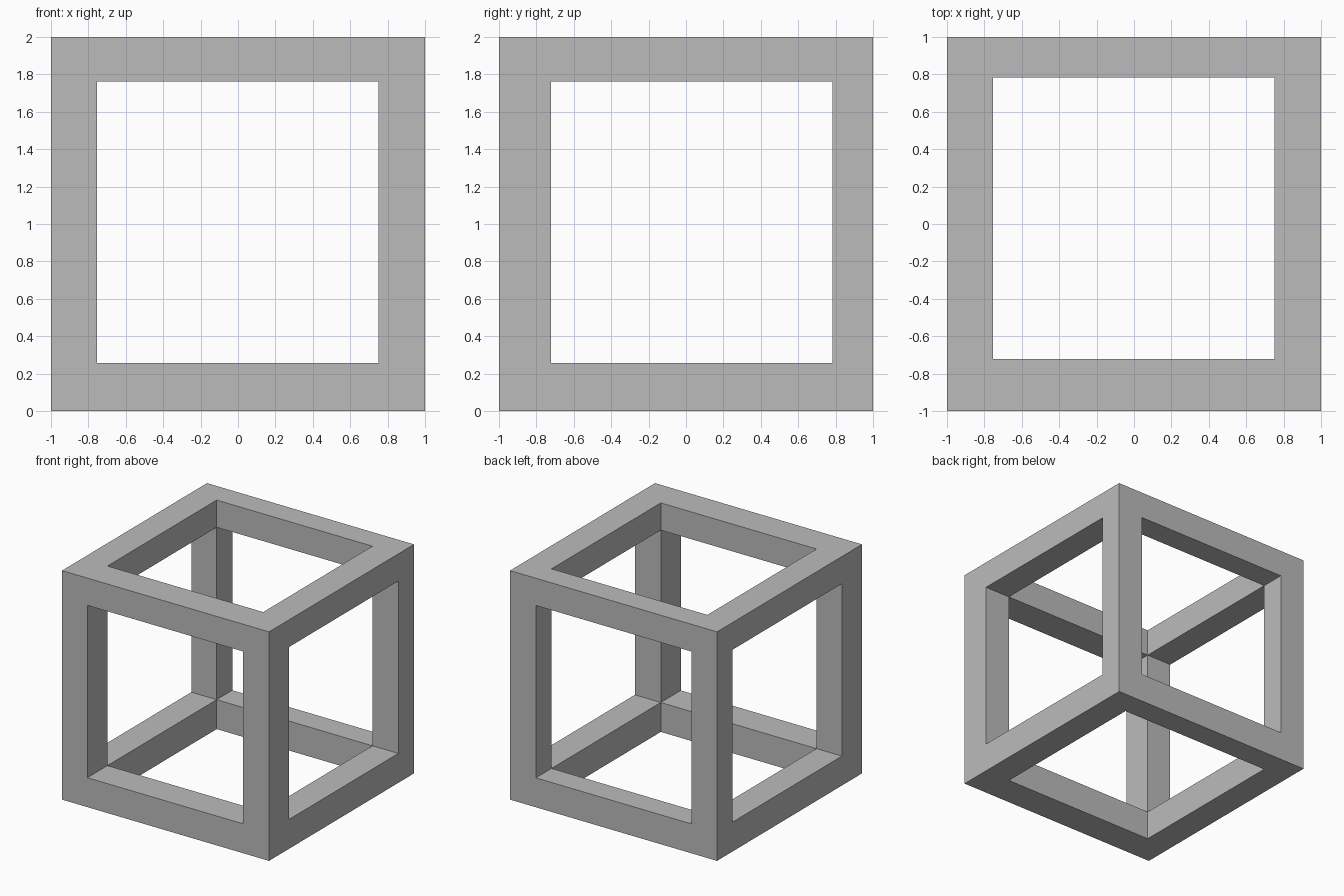
import bpy, bmesh
from itertools import product

if "Cube" in bpy.data.objects:
    bpy.data.objects.remove(bpy.data.objects["Cube"])

# Cut positions on each axis: outer edge, opening start, opening end, outer edge
CUTS = (
    (-1.0, -0.755, 0.75, 1.0),
    (-1.0, -0.723, 0.784, 1.0),
    (0.0, 0.257, 1.762, 2.0),
)


def solid(cell):
    """A cell belongs to the frame when at most one axis lies in the opening."""
    return all(0 <= i <= 2 for i in cell) and sum(i == 1 for i in cell) <= 1


# Open cube frame: skin of the solid cells in a 3 x 3 x 3 lattice
bm = bmesh.new()
for cell in product(range(3), repeat=3):
    if not solid(cell):
        continue
    for axis, side in product(range(3), (0, 1)):
        neighbour = list(cell)
        neighbour[axis] += 1 if side else -1
        if solid(neighbour):
            continue
        u, v = (axis + 1) % 3, (axis + 2) % 3
        corners = []
        for du, dv in ((0, 0), (1, 0), (1, 1), (0, 1)):
            idx = list(cell)
            idx[axis] += side
            idx[u] += du
            idx[v] += dv
            corners.append(bm.verts.new([CUTS[a][idx[a]] for a in range(3)]))
        bm.faces.new(corners if side else corners[::-1])
bmesh.ops.remove_doubles(bm, verts=bm.verts[:], dist=1e-4)

mesh = bpy.data.meshes.new("cube_frame")
bm.to_mesh(mesh)
bm.free()

# Plain grey
grey = bpy.data.materials.new("grey")
grey.diffuse_color = (0.5, 0.5, 0.5, 1)
grey.use_nodes = True
grey.node_tree.nodes["Principled BSDF"].inputs["Base Color"].default_value = grey.diffuse_color
mesh.materials.append(grey)

frame = bpy.data.objects.new("cube_frame", mesh)
bpy.context.collection.objects.link(frame)
